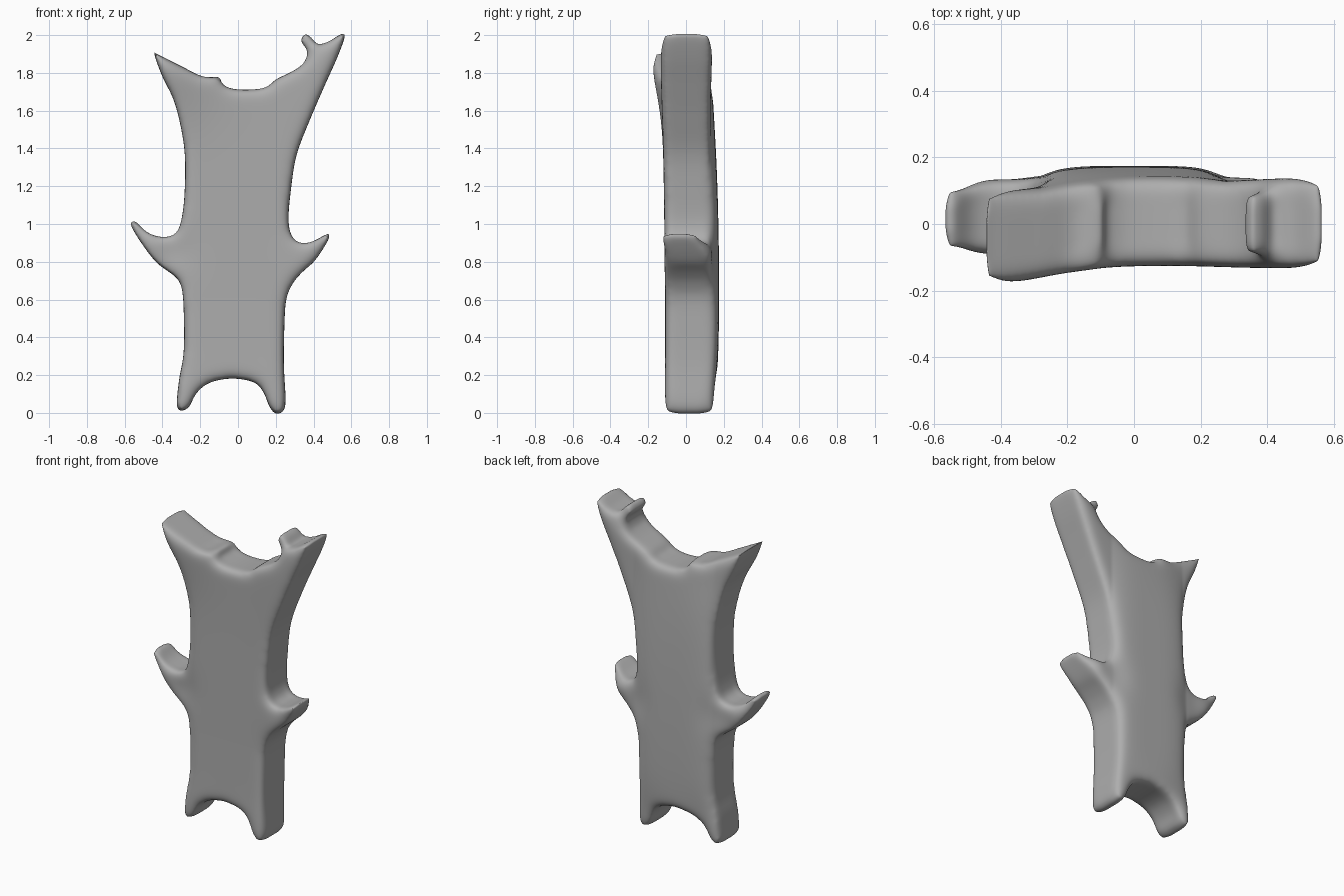
import bpy
import bmesh
from math import exp
from mathutils import Vector

old_cube = bpy.data.objects.get("Cube")
if old_cube:
    bpy.data.objects.remove(old_cube, do_unlink=True)

HALF = 0.14      # half thickness of the raw slab
VOXEL = 0.012

# Outline sections (x, z), running clockwise from the right horn
top_rim = [(-.443, 1.898), (-.42, 1.895), (-.28, 1.825), (-.18, 1.778), (-.10, 1.778),
           (-.08, 1.735), (0, 1.712), (.14, 1.72), (.2, 1.765), (.3, 1.815),
           (.37, 1.87), (.43, 1.945), (.48, 1.965), (.55, 2.008)]
left_side = [(.565, 1.99), (.525, 1.88), (.46, 1.735), (.38, 1.55), (.31, 1.365),
             (.28, 1.18), (.267, 1.02), (.285, .935), (.325, .90), (.39, .905)]
left_arm = [(.475, .948), (.48, .92), (.41, .81), (.34, .745), (.29, .685)]
left_leg = [(.255, .6), (.245, .44), (.243, .25), (.252, .07), (.24, .01),
            (.2, -.005), (.165, .035), (.14, .1), (.09, .16)]
right_leg = [(-.03, .182), (-.15, .16), (-.22, .105), (-.265, .025), (-.322, .025),
             (-.312, .175), (-.287, .33), (-.29, .6)]
right_arm = [(-.31, .695), (-.35, .735), (-.43, .795), (-.505, .89), (-.568, .995),
             (-.545, 1.015), (-.48, .955), (-.4, .93), (-.335, .945)]
right_side = [(-.305, 1.0), (-.285, 1.13), (-.28, 1.34), (-.30, 1.5),
              (-.34, 1.655), (-.4, 1.78)]
outline = top_rim + left_side + left_arm + left_leg + right_leg + right_arm + right_side

# Small snapped stub standing on the left horn
stub = [(.35, 1.83), (.37, 1.91), (.335, 1.965), (.352, 2.005), (.385, 1.99),
        (.42, 1.95), (.47, 1.94), (.45, 1.85)]

# Limb depths: x, z, reach, front y, back y
limbs = [(.5, 1.92, .4, -.135, .14), (-.45, 1.87, .3, -.185, .105),
         (.48, .93, .13, -.14, .06), (.34, .82, .12, -.115, .14),
         (-.54, .98, .14, -.08, .11), (-.38, .85, .12, -.09, .135),
         (.2, .02, .2, -.115, .15), (-.29, .05, .2, -.115, .145)]


def smooth_loop(points, steps=5):
    """Closed Catmull-Rom curve through the points."""
    pts = [Vector(p) for p in points]
    n = len(pts)
    result = []
    for i in range(n):
        a, b, c, d = (pts[(i + k - 1) % n] for k in range(4))
        for s in range(steps):
            t = s / steps
            result.append(0.5 * (2 * b + (c - a) * t + (2 * a - 5 * b + 4 * c - d) * t ** 2
                                 + (3 * b - a - 3 * c + d) * t ** 3))
    return result


def add_slab(bm, points, half):
    """Extrude a closed profile through the depth."""
    face = bm.faces.new([bm.verts.new((p.x, -half, p.y)) for p in smooth_loop(points)])
    grown = bmesh.ops.extrude_face_region(bm, geom=[face], use_keep_orig=True)
    moved = [g for g in grown["geom"] if isinstance(g, bmesh.types.BMVert)]
    bmesh.ops.translate(bm, verts=moved, vec=(0, 2 * half, 0))


def depth_at(x, z):
    """Front and back of the trunk, blended toward each limb."""
    front = -0.11 - 0.012 * max(0, z - 0.6)
    back = 0.175 - 0.035 * ((z - 0.65) / 1.1) ** 2 - 0.025 * min(1, (x / 0.28) ** 4)
    for lx, lz, reach, limb_front, limb_back in limbs:
        w = exp(-((x - lx) ** 2 + (z - lz) ** 2) / reach ** 2)
        front += (limb_front - front) * w
        back += (limb_back - back) * w
    return front, back


# Raw slabs
bm = bmesh.new()
add_slab(bm, outline, HALF)
add_slab(bm, stub, HALF * 0.75)
bmesh.ops.triangulate(bm, faces=bm.faces[:])
bmesh.ops.recalc_face_normals(bm, faces=bm.faces[:])
mesh = bpy.data.meshes.new("branching_trunk")
bm.to_mesh(mesh)
bm.free()
trunk = bpy.data.objects.new("branching_trunk", mesh)
bpy.context.collection.objects.link(trunk)
bpy.ops.object.select_all(action="DESELECT")
trunk.select_set(True)
bpy.context.view_layer.objects.active = trunk


def soften(name, iterations, group=""):
    """Smooth the trunk, optionally only where a vertex group is strong."""
    mod = trunk.modifiers.new(name, "SMOOTH")
    mod.factor = 0.5
    mod.iterations = iterations
    mod.vertex_group = group
    bpy.ops.object.modifier_apply(modifier=name)


# Fuse the slabs, then round the front and back rims more than the middle
remesh = trunk.modifiers.new("fuse", "REMESH")
remesh.mode = "VOXEL"
remesh.voxel_size = VOXEL
bpy.ops.object.modifier_apply(modifier="fuse")
rims = trunk.vertex_groups.new(name="rims")
for v in trunk.data.vertices:
    t = min(1, max(0, abs(v.co.y) / HALF * 1.6 - 0.5))
    rims.add([v.index], t * t * (3 - 2 * t), "REPLACE")
soften("round_rims", 70, "rims")
soften("soften", 8)

# Shape the depth
for v in trunk.data.vertices:
    front, back = depth_at(v.co.x, v.co.z)
    v.co.y = (front + back) / 2 + v.co.y / HALF * (back - front) / 2
bpy.ops.object.shade_smooth()

# Plain grey
grey = bpy.data.materials.new("plain_grey")
grey.use_nodes = True
colour = (0.42, 0.42, 0.42, 1)
grey.diffuse_color = colour
grey.node_tree.nodes["Principled BSDF"].inputs["Base Color"].default_value = colour
trunk.data.materials.clear()
trunk.data.materials.append(grey)
